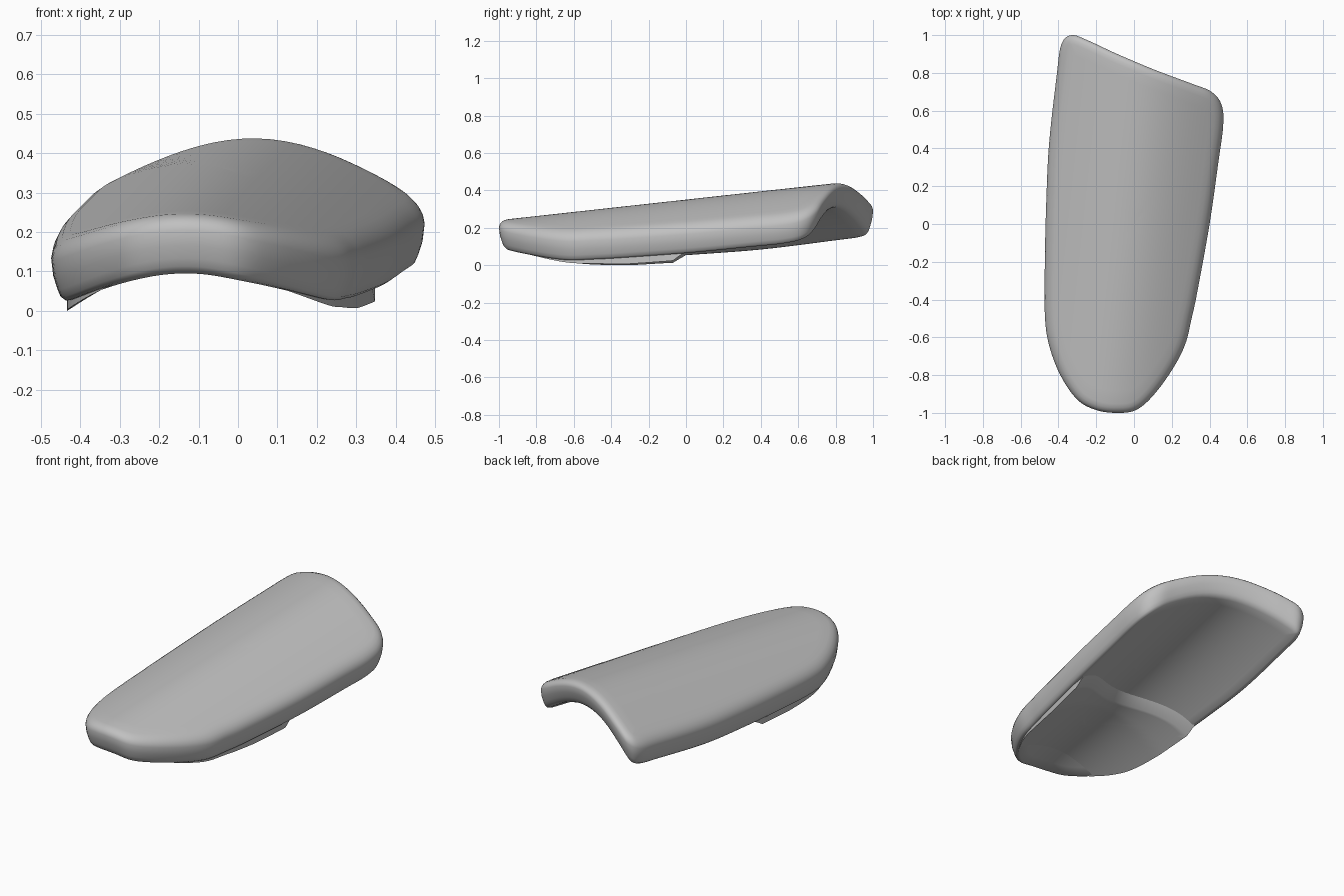
import bpy, bmesh, math
from mathutils import Vector

default = bpy.data.objects.get("Cube")
if default:
    bpy.data.objects.remove(default)

grey = bpy.data.materials.new("mid_grey")
grey.use_nodes = True
grey.diffuse_color = (0.53, 0.53, 0.53, 1)
grey.node_tree.nodes["Principled BSDF"].inputs["Base Color"].default_value = grey.diffuse_color

# Plan outline of the pad, counter-clockwise from the front tip
OUTLINE = [(-.09, -1), (.01, -.985), (.1, -.91), (.2, -.775), (.27, -.64), (.305, -.5),
           (.335, -.36), (.4, 0), (.447, .33), (.472, .52), (.464, .63), (.41, .7), (.3, .745),
           (.1, .82), (-.1, .905), (-.24, .97), (-.33, 1), (-.385, .95), (-.41, .78),
           (-.45, .42), (-.465, .1), (-.472, -.2), (-.472, -.48), (-.45, -.64), (-.39, -.8),
           (-.3, -.93), (-.2, -.985)]


def smooth_loop(points, steps):
    """Closed Catmull-Rom loop through the points."""
    pts, loop = [Vector(p) for p in points], []
    n = len(pts)
    for i in range(n):
        a, b, c, d = (pts[(i + k) % n] for k in (-1, 0, 1, 2))
        for s in range(steps):
            t = s / steps
            loop.append(b + 0.5 * t * (c - a + t * (2 * a - 5 * b + 4 * c - d
                                                    + t * (3 * (b - c) + d - a))))
    return loop


def inset(loop, distance):
    """Move a closed loop inwards along its normals."""
    result = []
    for i, p in enumerate(loop):
        tangent = (loop[(i + 1) % len(loop)] - loop[i - 1]).normalized()
        result.append(p + Vector((-tangent.y, tangent.x)) * distance)
    return result


def shrink(loop, centre, factor):
    return [centre + (p - centre) * factor for p in loop]


# Arched upper and lower surfaces, rising towards the back
def ridge_offset(p):
    return p.x + 0.026 - 0.107 * p.y


def upper(p):
    d = ridge_offset(p)
    return 0.361 + 0.11 * p.y - 0.25 * (math.hypot(1, d / 0.35) - 1)


def thickness(p):
    return 0.14 - 0.012 * p.y + 0.19 * ridge_offset(p) ** 2


def lower(p):
    return upper(p) - thickness(p)


def lift(loop, height):
    return [Vector((p.x, p.y, height(p))) for p in loop]


def build(name, rings, angle):
    """Skin a stack of equal rings; the first and last are closed by fans."""
    bm = bmesh.new()
    rows = [[bm.verts.new(p) for p in ring] for ring in rings]
    n = len(rows[0])
    for a, b in zip(rows, rows[1:]):
        for i in range(n):
            j = (i + 1) % n
            bm.faces.new((a[i], b[i], b[j], a[j]))
    for row in (rows[0], rows[-1]):
        middle = sum((v.co for v in row), Vector()) / n
        hub = bm.verts.new(middle)
        for i in range(n):
            bm.faces.new((hub, row[i], row[(i + 1) % n]))
    bmesh.ops.recalc_face_normals(bm, faces=bm.faces)
    mesh = bpy.data.meshes.new(name)
    bm.to_mesh(mesh)
    bm.free()
    obj = bpy.data.objects.new(name, mesh)
    bpy.context.collection.objects.link(obj)
    mesh.materials.append(grey)
    bpy.ops.object.select_all(action='DESELECT')
    obj.select_set(True)
    bpy.context.view_layer.objects.active = obj
    bpy.ops.object.shade_smooth_by_angle(angle=math.radians(angle))
    return obj


FACTORS = [k / 14 for k in range(1, 14)]
edge = smooth_loop(OUTLINE, 6)
centre = Vector((0, 0))

# Arched pad with a rounded, slightly undercut rim: (inset, share of the thickness)
RIM = [(.048, 0), (.028, .02), (.013, .07), (.004, .14), (0, .24), (.005, .5),
       (.015, .72), (.023, .86), (.034, .95), (.05, 1)]
top_loop = inset(edge, RIM[0][0])
base_loop = inset(edge, RIM[-1][0])
rings = [lift(shrink(top_loop, centre, f), upper) for f in FACTORS]
rings += [lift(inset(edge, d), lambda p, s=share: upper(p) - s * thickness(p))
          for d, share in RIM]
rings += [lift(shrink(base_loop, centre, f), lower) for f in reversed(FACTORS)]
pad = build("arched_pad", rings, 60)

# Raised layer under the front half, ending in a sloped step that bows forward
BACK = -0.07
BOW = 0.15
front = [p for p in inset(edge, .04) if p.y < BACK]
split = max(range(len(front)), key=lambda i: (front[i] - front[i - 1]).length)
front = front[split:] + front[:split]
start, end = Vector((front[-1].x + .008, BACK)), Vector((front[0].x, BACK))
step_edge = []
for k in range(25):
    t = k / 24
    step_edge.append(start.lerp(end, t) - Vector((0, BOW * math.sin(math.pi * t) ** 2)))
plate_loop = front + step_edge
roof = front + [p + Vector((0, 0.08)) for p in step_edge]


def plate_bottom(p):
    t = min(1, max(0, (p.y + 0.95) / 0.65))
    return lower(p) + 0.012 - 0.043 * t


plate_centre = Vector((-0.07, -0.5))
rings = [lift(shrink(roof, plate_centre, f), lambda p: lower(p) + 0.03) for f in (.3, .6, .9)]
rings += [lift(roof, lambda p: lower(p) + 0.012), lift(plate_loop, plate_bottom)]
rings += [lift(shrink(plate_loop, plate_centre, f), plate_bottom) for f in reversed(FACTORS)]
plate = build("under_layer", rings, 35)

# Stand the model on the ground
lowest = min(v.co.z for o in (pad, plate) for v in o.data.vertices)
for o in (pad, plate):
    for v in o.data.vertices:
        v.co.z -= lowest
